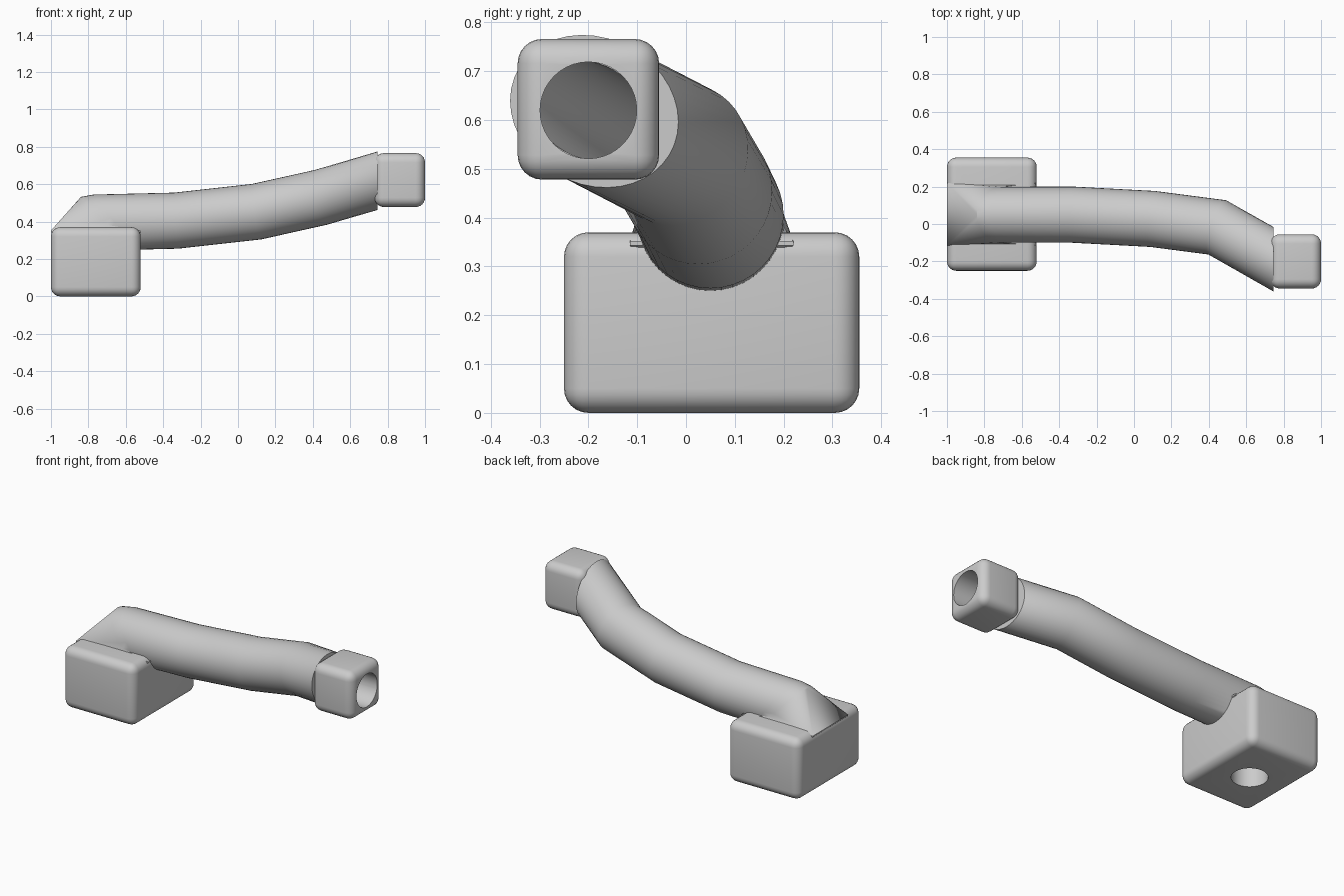
import bpy, bmesh, math
from mathutils import Matrix, Vector

if "Cube" in bpy.data.objects:
    bpy.data.objects.remove(bpy.data.objects["Cube"])

grey = bpy.data.materials.new("plain grey")
grey.use_nodes = True
grey.diffuse_color = (0.6, 0.6, 0.6, 1)
grey.node_tree.nodes["Principled BSDF"].inputs["Base Color"].default_value = (0.6, 0.6, 0.6, 1)

SIDES = 40
QUARTER = SIDES // 4
X = Vector((1, 0, 0))


def add_object(name, bm):
    bmesh.ops.recalc_face_normals(bm, faces=bm.faces)
    mesh = bpy.data.meshes.new(name)
    bm.to_mesh(mesh)
    bm.free()
    mesh.materials.append(grey)
    obj = bpy.data.objects.new(name, mesh)
    bpy.context.collection.objects.link(obj)
    return obj


def ring(bm, centre, along, normal, radius):
    """Circle swept along a direction onto a mitre plane, starting at its top."""
    d, n = Vector(along).normalized(), Vector(normal)
    side = Vector((0, 0, 1)).cross(d) if abs(d.z) < 0.9 else Vector((0, 1, 0))
    side.normalize()
    up = d.cross(side)
    verts = []
    for i in range(SIDES):
        a = math.tau * i / SIDES
        v = radius * (up * math.cos(a) + side * math.sin(a))
        verts.append(bm.verts.new(Vector(centre) + v - d * (v.dot(n) / d.dot(n))))
    return verts


def bridge(bm, a, b):
    for i in range(SIDES):
        j = (i + 1) % SIDES
        bm.faces.new((a[i], a[j], b[j], b[i]))


def sweep(bm, path, radius, start_normal):
    """Mitred rings along a path of straight runs, ending square to x."""
    pts = [Vector(p) for p in path]
    dirs = [(b - a).normalized() for a, b in zip(pts, pts[1:])]
    normals = [start_normal] + [a + b for a, b in zip(dirs, dirs[1:])] + [X]
    rings = [ring(bm, p, dirs[max(i - 1, 0)], n, radius)
             for i, (p, n) in enumerate(zip(pts, normals))]
    for a, b in zip(rings, rings[1:]):
        bridge(bm, a, b)
    return rings[0], rings[-1]


def square_to_round(bm, square, circle):
    for q in range(4):
        nxt = (q + 1) % 4
        for i in range(q * QUARTER, (q + 1) * QUARTER):
            bm.faces.new((circle[i], circle[(i + 1) % SIDES], square[q]))
        bm.faces.new((square[q], square[nxt], circle[nxt * QUARTER]))


def drilled_block(name, low, high, hole_centre, hole_turn):
    """Rounded block with a round hole straight through it."""
    bm = bmesh.new()
    bmesh.ops.create_cube(bm, size=1)
    for v in bm.verts:
        v.co = [l + (c + 0.5) * (h - l) for c, l, h in zip(v.co, low, high)]
    obj = add_object(name, bm)
    bevel = obj.modifiers.new("rounding", "BEVEL")
    bevel.width, bevel.segments = 0.05, 6

    bm = bmesh.new()
    bmesh.ops.create_cone(bm, cap_ends=True, segments=SIDES, radius1=0.099, radius2=0.099, depth=1,
                          matrix=Matrix.Translation(hole_centre) @ Matrix.Rotation(hole_turn, 4, "Y"))
    drill = add_object("drill", bm)
    drill.hide_render = True
    cut = obj.modifiers.new("hole", "BOOLEAN")
    cut.object, cut.operation, cut.solver = drill, "DIFFERENCE", "EXACT"

    # Bake the rounding and the hole
    bpy.context.view_layer.update()
    graph = bpy.context.evaluated_depsgraph_get()
    baked = bpy.data.meshes.new_from_object(obj.evaluated_get(graph))
    obj.modifiers.clear()
    obj.data = baked
    bpy.data.objects.remove(drill)
    return obj


# Base and outlet blocks
base = drilled_block("base_block", (-1, -0.25, 0), (-0.52, 0.355, 0.37), (-0.76, 0.05, 0.2), 0)
outlet = drilled_block("outlet_block", (0.73, -0.345, 0.478), (1, -0.055, 0.766),
                       (0.87, -0.2, 0.62), math.pi / 2)

# Outer wall of the bent pipe
run = [(-0.33, 0.05, 0.405), (0.1, 0.027, 0.453), (0.445, -0.018, 0.53)]
bm = bmesh.new()
outer_start, outer_end = sweep(bm, [(-0.66, 0.05, 0.397)] + run + [(0.745, -0.188, 0.618)],
                               0.15, (0.79, 0, 0.61))
elbow = ring(bm, (-0.70, 0.05, 0.382), X, (0.73, 0, 0.68), 0.15)
bridge(bm, elbow, outer_start)

# Square-to-round collar over the base
corners = [(-1, 0.22), (-0.52, 0.22), (-0.52, -0.115), (-1, -0.115)]
foot, rim = [[bm.verts.new((x, y, z)) for x, y in corners] for z in (0.343, 0.352)]
square_to_round(bm, rim, elbow)
for q in range(4):
    nxt = (q + 1) % 4
    bm.faces.new((foot[q], foot[nxt], rim[nxt], rim[q]))

# Inner wall, closed against the foot and the pipe end
inner_start, inner_end = sweep(bm, [(-0.76, 0.05, 0.27), (-0.76, 0.05, 0.39)] + run
                               + [(0.745, -0.2, 0.62)], 0.097, (0, 0, 1))
square_to_round(bm, foot, inner_start)
bridge(bm, outer_end, inner_end)
pipe = add_object("bent_pipe", bm)

# Shading
bpy.ops.object.select_all(action="DESELECT")
for obj in (base, outlet, pipe):
    obj.select_set(True)
bpy.context.view_layer.objects.active = pipe
bpy.ops.object.shade_smooth_by_angle(angle=math.radians(30))
